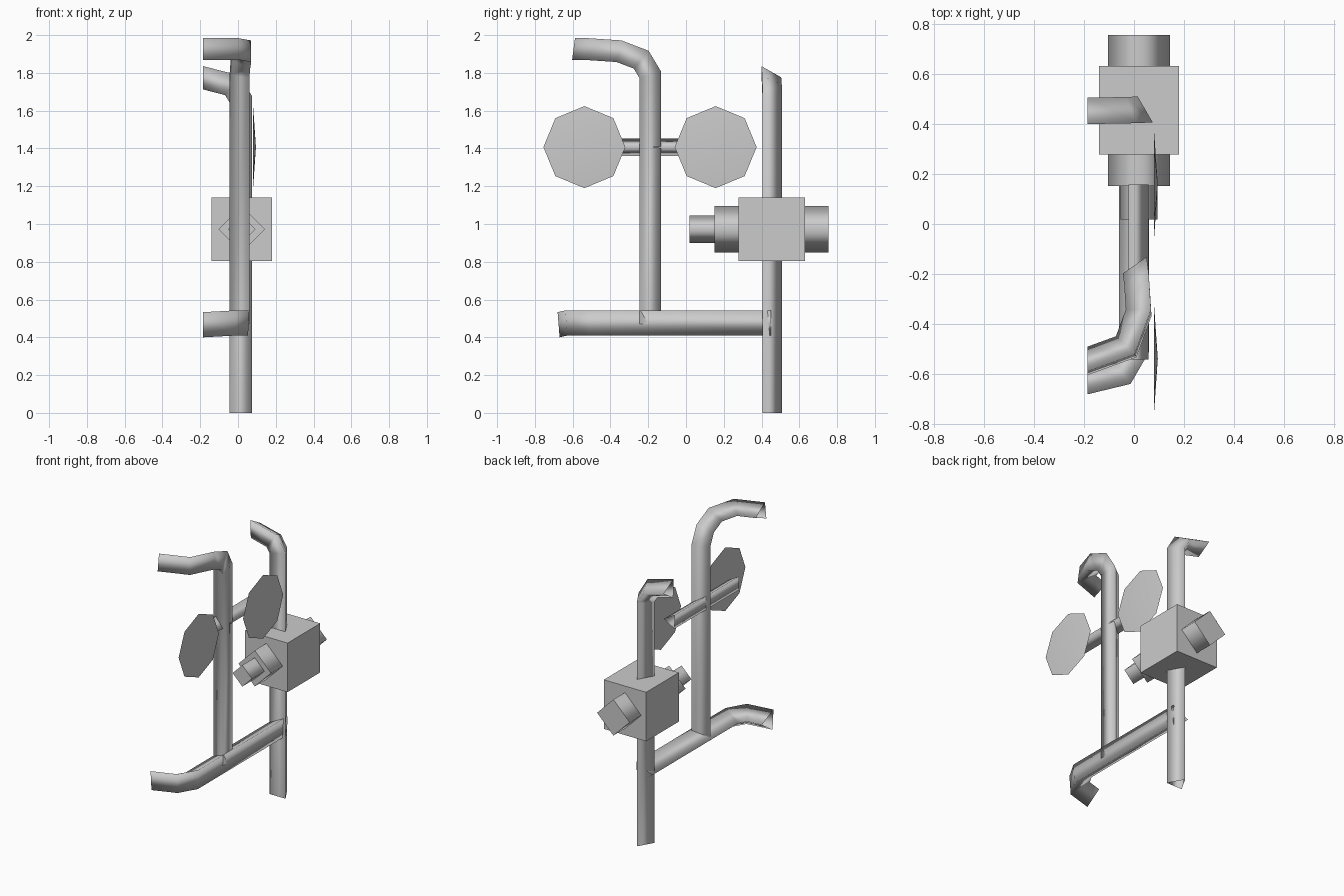
import bpy, bmesh
from math import cos, sin, radians, pi
from mathutils import Vector

if "Cube" in bpy.data.objects:
    bpy.data.objects.remove(bpy.data.objects["Cube"])


def finish(name, bm, flat=lambda f: False):
    bmesh.ops.recalc_face_normals(bm, faces=bm.faces)
    for f in bm.faces:
        f.smooth = not flat(f)
    me = bpy.data.meshes.new(name)
    bm.to_mesh(me)
    bm.free()
    ob = bpy.data.objects.new(name, me)
    bpy.context.collection.objects.link(ob)
    return ob


def tube(name, path, r, u, v, rot, end_normal=None):
    """Open three-sided tube, mitred along a path; u, v span the start section."""
    pts = [Vector(p) for p in path]
    u, v = Vector(u), Vector(v)
    bm = bmesh.new()
    cur = [pts[0] + r * (u * cos(a) + v * sin(a))
           for a in (radians(rot + 120 * i) for i in range(3))]
    rings = [[bm.verts.new(p) for p in cur]]
    for i in range(1, len(pts)):
        d = (pts[i] - pts[i - 1]).normalized()
        if i < len(pts) - 1:
            n = d + (pts[i + 1] - pts[i]).normalized()
        else:
            n = Vector(end_normal) if end_normal else d
        cur = [p + d * ((pts[i] - p).dot(n) / d.dot(n)) for p in cur]
        rings.append([bm.verts.new(p) for p in cur])
    for a, b in zip(rings, rings[1:]):
        for k in range(3):
            j = (k + 1) % 3
            bm.faces.new((a[k], a[j], b[j], b[k]))
    return finish(name, bm)


def diamond_barrel(name, y0, y1, r, x=0.02, z=0.972):
    """Four-sided cylinder along y, corners on the axes."""
    bm = bmesh.new()
    ring = [[bm.verts.new((x + r * cos(k * pi / 2), y, z + r * sin(k * pi / 2)))
             for k in range(4)] for y in (y0, y1)]
    for k in range(4):
        j = (k + 1) % 4
        bm.faces.new((ring[0][k], ring[0][j], ring[1][j], ring[1][k]))
    for c in ring:
        bm.faces.new(c)
    return finish(name, bm, lambda f: abs(f.normal.y) > 0.9)


def mirror_disc(name, y, z=1.407, r=0.217, x=0.08, bulge=0.015):
    """Very shallow eight-sided cone facing +x."""
    bm = bmesh.new()
    rim = [bm.verts.new((x, y + r * cos(k * pi / 4), z + r * sin(k * pi / 4)))
           for k in range(8)]
    tip = bm.verts.new((x + bulge, y, z))
    for k in range(8):
        bm.faces.new((rim[k], rim[(k + 1) % 8], tip))
    bm.faces.new(rim[::-1])
    return finish(name, bm, lambda f: len(f.verts) == 8)


X, Y, Z = (1, 0, 0), (0, 1, 0), (0, 0, 1)
LEFT = (-1, 0, 0)

# Bent pipes, each turning towards -x at its end
tube("rear_pipe", [(0.015, 0.44, 0), (0.015, 0.44, 1.66),
                   (-0.03, 0.438, 1.735), (-0.185, 0.435, 1.775)],
     0.069, X, Y, 90, LEFT)
tube("front_pipe", [(0.022, -0.192, 0.47), (0.022, -0.192, 1.79),
                    (0.028, -0.24, 1.87), (0.035, -0.35, 1.912),
                    (-0.02, -0.50, 1.922), (-0.185, -0.56, 1.922)],
     0.067, X, Y, 185, LEFT)
tube("lower_pipe", [(0.018, 0.45, 0.478), (0.018, -0.50, 0.478),
                    (-0.04, -0.60, 0.478), (-0.185, -0.635, 0.47)],
     0.077, X, Z, 177, LEFT)

# Cross bar carrying the two discs
tube("cross_bar", [(0.004, -0.54, 1.407), (0.004, 0.157, 1.407)], 0.053, X, Z, 0)
mirror_disc("front_disc", -0.538)
mirror_disc("rear_disc", 0.157)

# Housing box with stepped barrels
bm = bmesh.new()
bmesh.ops.create_cube(bm, size=1)
bmesh.ops.scale(bm, vec=(0.32, 0.352, 0.335), verts=bm.verts)
bmesh.ops.translate(bm, vec=(0.02, 0.454, 0.972), verts=bm.verts)
finish("housing_box", bm, lambda f: True)
diamond_barrel("main_barrel", 0.152, 0.755, 0.123)
diamond_barrel("nozzle", 0.018, 0.20, 0.073)
